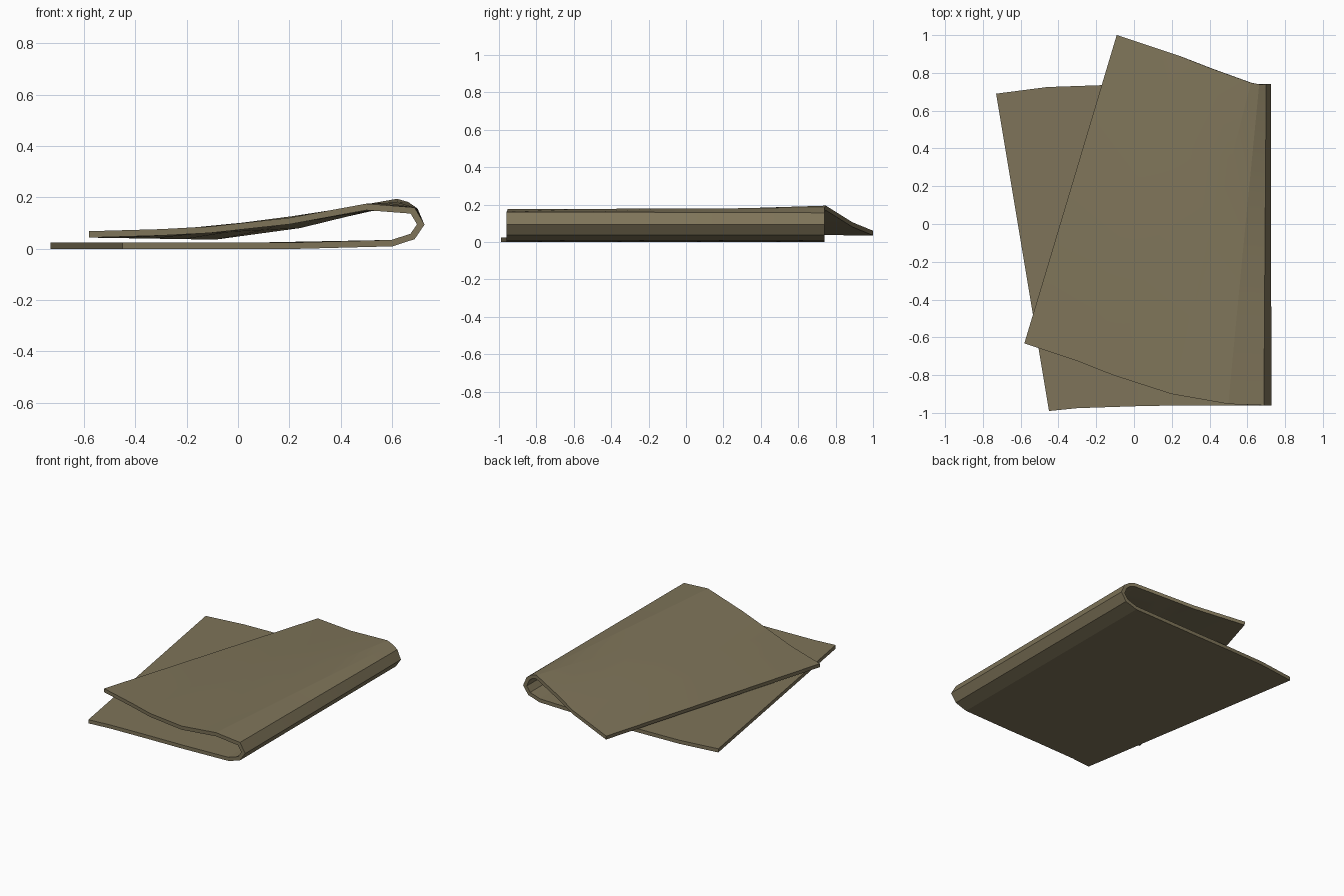
import bpy, bmesh
from mathutils import Vector

if "Cube" in bpy.data.objects:
    bpy.data.objects.remove(bpy.data.objects["Cube"])

# One colour for the whole cloth
mat = bpy.data.materials.new("khaki cloth")
mat.diffuse_color = (0.21, 0.175, 0.10, 1)
mat.use_nodes = True
mat.node_tree.nodes["Principled BSDF"].inputs["Base Color"].default_value = mat.diffuse_color

# Cloth centre line along the front hem and the back hem, from lower sheet, round the fold, to the upper sheet
front = [(-.45, -.99, .0125), (-.30, -.975, .0125), (0, -.965, .0125), (.24, -.96, .0125), (.60, -.96, .022),
         (.68, -.96, .048), (.712, -.96, .095), (.68, -.96, .149), (.50, -.953, .163),
         (.20, -.90, .108), (-.11, -.80, .074), (-.30, -.725, .064), (-.58, -.632, .056)]
back = [(-.73, .69, .0125), (-.46, .725, .0125), (-.17, .735, .0125), (.10, .74, .0125), (.60, .74, .022),
        (.68, .74, .048), (.712, .74, .095), (.69, .74, .147), (.66, .74, .170),
        (.62, .748, .182), (.42, .82, .137), (.24, .89, .093), (-.09, 1.0, .048)]

# Ruled sheet between the two hems
ROWS = 4
bm = bmesh.new()
grid = [[bm.verts.new(Vector(f).lerp(Vector(b), r / ROWS)) for r in range(ROWS + 1)]
        for f, b in zip(front, back)]
for a, b in zip(grid, grid[1:]):
    for r in range(ROWS):
        bm.faces.new((a[r], a[r + 1], b[r + 1], b[r]))
mesh = bpy.data.meshes.new("folded_cloth")
bm.to_mesh(mesh)
bm.free()
cloth = bpy.data.objects.new("folded_cloth", mesh)
bpy.context.collection.objects.link(cloth)
mesh.materials.append(mat)

# Cloth thickness
sol = cloth.modifiers.new("thickness", 'SOLIDIFY')
sol.thickness = 0.025
sol.offset = 0
sol.use_even_offset = True
bpy.context.view_layer.objects.active = cloth
cloth.select_set(True)
bpy.ops.object.modifier_apply(modifier="thickness")
bpy.ops.object.shade_smooth_by_angle(angle=0.2)
